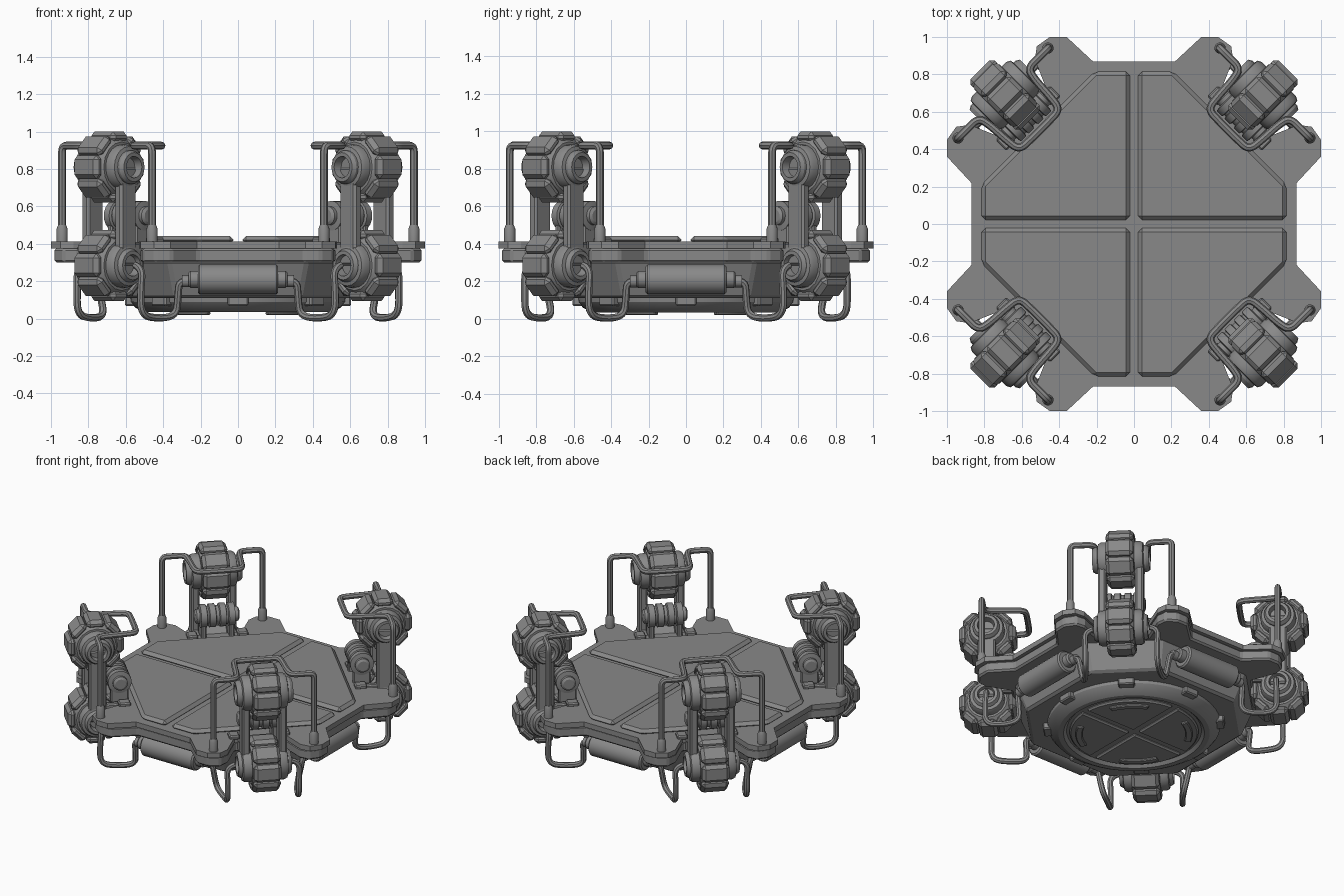
import bpy, bmesh
from math import pi, cos, sin, radians
from mathutils import Matrix, Vector

cube = bpy.data.objects.get("Cube")
if cube:
    bpy.data.objects.remove(cube)

metal = bpy.data.materials.new("grey_metal")
metal.use_nodes = True
GREY = (0.25, 0.25, 0.25, 1)
metal.diffuse_color = GREY
metal.node_tree.nodes["Principled BSDF"].inputs["Base Color"].default_value = GREY

SIDES = [0, 90, 180, 270]
CORNERS = [45, 135, 225, 315]


def finish(name, mesh, angles=(0,), smooth=None, bevel=0):
    """Link one copy of the mesh for every turn about the vertical axis."""
    if isinstance(mesh, bmesh.types.BMesh):
        bm, mesh = mesh, bpy.data.meshes.new(name)
        bmesh.ops.recalc_face_normals(bm, faces=bm.faces)
        bm.to_mesh(mesh)
        bm.free()
    mesh.materials.clear()
    mesh.materials.append(metal)
    for i, a in enumerate(angles):
        ob = bpy.data.objects.new(name if len(angles) == 1 else f"{name}_{i + 1}", mesh)
        bpy.context.collection.objects.link(ob)
        ob.rotation_euler.z = radians(a)
        if bevel:
            mod = ob.modifiers.new("bevel", "BEVEL")
            mod.width, mod.segments, mod.limit_method = bevel, 1, "ANGLE"
        if smooth and i == 0:
            bpy.ops.object.select_all(action="DESELECT")
            ob.select_set(True)
            bpy.context.view_layer.objects.active = ob
            bpy.ops.object.shade_smooth_by_angle(angle=radians(smooth))


def prism(bm, pts, z0, z1, shrink=1.0):
    """Upright prism; the lower outline is scaled by shrink."""
    low = [bm.verts.new((x * shrink, y * shrink, z0)) for x, y in pts]
    top = [bm.verts.new((x, y, z1)) for x, y in pts]
    bm.faces.new(low[::-1])
    bm.faces.new(top)
    for i in range(len(pts)):
        j = (i + 1) % len(pts)
        bm.faces.new((low[i], low[j], top[j], top[i]))


def box(bm, size, loc, turn=None):
    m = Matrix.Translation(loc) @ (turn or Matrix()) @ Matrix.Diagonal((*size, 1))
    bmesh.ops.create_cube(bm, size=1, matrix=m)


def lathe(bm, profile, axis, centre=(0, 0, 0), seg=24):
    """Spin (radius, height) pairs about an axis."""
    rot = Vector((0, 0, 1)).rotation_difference(Vector(axis)).to_matrix().to_4x4()
    m = Matrix.Translation(centre) @ rot
    rings = []
    for r, h in profile:
        rings.append([bm.verts.new(m @ Vector((r * cos(2 * pi * k / seg), r * sin(2 * pi * k / seg), h)))
                      for k in range(seg)])
    bm.faces.new(rings[0])
    bm.faces.new(rings[-1])
    for a, b in zip(rings, rings[1:]):
        for k in range(seg):
            n = (k + 1) % seg
            bm.faces.new((a[k], a[n], b[n], b[k]))


def both_ends(half):
    return [(r, -h) for r, h in half] + [(r, h) for r, h in reversed(half)]


def tube(name, pts, radius, angles):
    cu = bpy.data.curves.new(name, "CURVE")
    cu.dimensions = "3D"
    cu.bevel_depth, cu.bevel_resolution, cu.use_fill_caps = radius, 2, True
    sp = cu.splines.new("NURBS")
    sp.points.add(len(pts) - 1)
    for p, co in zip(sp.points, pts):
        p.co = (*co, 1)
    sp.order_u, sp.use_endpoint_u, sp.resolution_u = 3, True, 5
    tmp = bpy.data.objects.new("path", cu)
    bpy.context.collection.objects.link(tmp)
    bpy.context.view_layer.update()
    mesh = bpy.data.meshes.new_from_object(tmp.evaluated_get(bpy.context.evaluated_depsgraph_get()))
    bpy.data.objects.remove(tmp)
    finish(name, mesh, angles, smooth=40)


def arc(r, a0, a1, n=12):
    return [(r * cos(radians(a0 + (a1 - a0) * k / n)), r * sin(radians(a0 + (a1 - a0) * k / n)))
            for k in range(n + 1)]


# Deck outline: one side, then turned around; wheel notch lies between the ears
side = [(1.0, -0.45), (1.0, -0.36), (0.87, -0.22), (0.87, 0.22), (1.0, 0.36), (1.0, 0.45),
        (0.95, 0.52), (0.88, 0.53), (0.70, 0.46), (0.46, 0.70), (0.53, 0.88), (0.52, 0.95)]
outline = []
for a in SIDES:
    c, s = cos(radians(a)), sin(radians(a))
    outline += [(x * c - y * s, x * s + y * c) for x, y in side]
bm = bmesh.new()
prism(bm, outline, 0.375, 0.412)
finish("deck_top", bm)
bm = bmesh.new()
prism(bm, [(x * 0.982, y * 0.982) for x, y in outline], 0.30, 0.376)
finish("deck_rim", bm, bevel=0.012)

# Raised quarter panels
bm = bmesh.new()
prism(bm, [(0.022, 0.022), (0.815, 0.022), (0.815, 0.21), (0.21, 0.815), (0.022, 0.815)], 0.40, 0.442)
finish("deck_panel", bm, SIDES, bevel=0.022)

# Tapered hull
hull = [(0.73, -0.37), (0.73, 0.37), (0.37, 0.73), (-0.37, 0.73),
        (-0.73, 0.37), (-0.73, -0.37), (-0.37, -0.73), (0.37, -0.73)]
bm = bmesh.new()
prism(bm, hull, 0.11, 0.31, 0.9)
finish("hull", bm, bevel=0.015)

# Round base with quarter plates, clips and curved feet
bm = bmesh.new()
lathe(bm, [(0.45, 0.055), (0.47, 0.035), (0.505, 0.035), (0.55, 0.06), (0.575, 0.09), (0.58, 0.13)],
      (0, 0, 1), seg=48)
finish("base_ring", bm, smooth=25)
bm = bmesh.new()
prism(bm, [(0.022, 0.022)] + arc(0.43, 3, 87), 0.035, 0.06)
finish("base_plate", bm, SIDES, bevel=0.01)
bm = bmesh.new()
prism(bm, arc(0.39, -20, 20) + arc(0.345, 20, -20), 0.02, 0.04)
finish("base_foot", bm, CORNERS, bevel=0.006)
bm = bmesh.new()
box(bm, (0.09, 0.11, 0.055), (0.56, 0, 0.095))
finish("base_clip", bm, SIDES + CORNERS, bevel=0.008)

# Side tanks
bm = bmesh.new()
lathe(bm, both_ends([(0.035, 0.265), (0.045, 0.255), (0.045, 0.215), (0.07, 0.215), (0.08, 0.205)]),
      (0, 1, 0), (0.76, 0, 0.21))
finish("side_tank", bm, SIDES, smooth=35)

# Hoses from tank ends to lower hubs
for s, label in ((1, "left"), (-1, "right")):
    path = [(0.75, 0.25, 0.2), (0.75, 0.315, 0.21), (0.735, 0.32, 0.12), (0.715, 0.33, 0.015), (0.78, 0.43, 0.0),
            (0.86, 0.52, 0.02), (0.86, 0.52, 0.16), (0.86, 0.51, 0.27), (0.82, 0.55, 0.285)]
    tube(f"hose_{label}", [(x, s * y, z) for x, y, z in path], 0.02, SIDES)
    bm = bmesh.new()
    lathe(bm, [(0.032, 0), (0.032, 0.04)], (0, s, 0), (0.75, s * 0.26, 0.2), 12)
    finish(f"hose_collar_{label}", bm, SIDES, smooth=40)

# Corner parts, built with x pointing outwards
D = 0.975
for label, z, hub in (("upper", 0.81, 0.175), ("lower", 0.285, 0.165)):
    # Wheel core
    bm = bmesh.new()
    lathe(bm, both_ends([(0.09, 0.095), (0.135, 0.095), (0.165, 0.065)]), (0, 1, 0), (D, 0, z), 16)
    finish(f"{label}_wheel", bm, CORNERS, smooth=25)
    # Tread blocks
    bm = bmesh.new()
    for k in range(8):
        turn = Matrix.Rotation(k * pi / 4, 4, "Y")
        box(bm, (0.06, 0.185, 0.125), Vector((D, 0, z)) + turn @ Vector((0.16, 0, 0)), turn)
    finish(f"{label}_tread", bm, CORNERS, bevel=0.022)
    # Hub with hollow ends
    bm = bmesh.new()
    lathe(bm, both_ends([(0.05, hub - 0.03), (0.058, hub + 0.015), (0.078, hub + 0.015),
                         (0.09, hub - 0.005), (0.09, 0.155), (0.11, 0.15), (0.12, 0.13), (0.12, 0.08)]),
          (0, 1, 0), (D, 0, z), 20)
    finish(f"{label}_hub", bm, CORNERS, smooth=30)

# Twin arms joining the wheels, brackets and pads
bm = bmesh.new()
for s in (-1, 1):
    box(bm, (0.12, 0.055, 0.525), (D, s * 0.125, 0.5475))
finish("wheel_arm", bm, CORNERS, bevel=0.012)
bm = bmesh.new()
for s in (-1, 1):
    box(bm, (0.30, 0.04, 0.09), (0.85, s * 0.125, 0.36))
    box(bm, (0.12, 0.035, 0.14), (0.82, s * 0.095, 0.47))
    box(bm, (0.08, 0.07, 0.03), (0.80, s * 0.17, 0.42))
finish("arm_bracket", bm, CORNERS, bevel=0.008)

# Banded roller behind each pair of arms
bm = bmesh.new()
lathe(bm, both_ends([(0.035, 0.15), (0.05, 0.14), (0.05, 0.12), (0.08, 0.115), (0.08, 0.075), (0.066, 0.07),
                     (0.066, 0.06), (0.08, 0.055), (0.08, 0.015), (0.066, 0.01)]),
      (0, 1, 0), (0.82, 0, 0.55), 20)
finish("roller", bm, CORNERS, smooth=30)

# Guard rail with post collars
half = [(0.99, 0.34, 0.41), (0.99, 0.34, 0.6), (0.99, 0.34, 0.85), (0.99, 0.34, 0.925), (0.99, 0.28, 0.925),
        (0.99, 0.19, 0.925), (0.93, 0.172, 0.925), (0.80, 0.165, 0.925), (0.715, 0.155, 0.925), (0.71, 0.08, 0.925)]
tube("guard_rail", half + [(x, -y, z) for x, y, z in reversed(half)], 0.021, CORNERS)
bm = bmesh.new()
for s in (-1, 1):
    lathe(bm, [(0.03, 0.41), (0.03, 0.48), (0.022, 0.50)], (0, 0, 1), (0.99, s * 0.34, 0), 14)
finish("rail_collar", bm, CORNERS, smooth=40)
